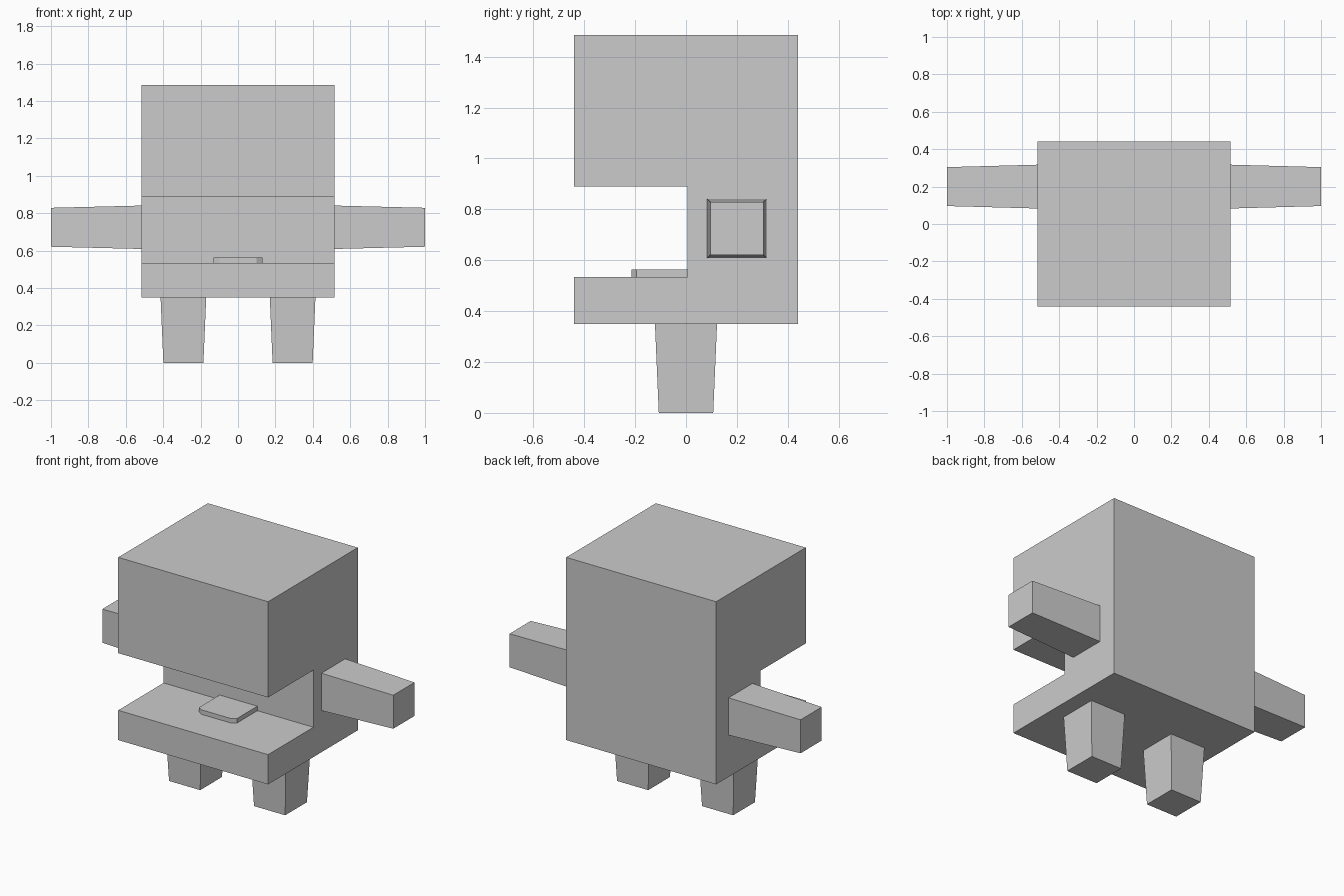
import bpy, bmesh

if "Cube" in bpy.data.objects:
    bpy.data.objects.remove(bpy.data.objects["Cube"])

grey = bpy.data.materials.new("plain grey")
grey.diffuse_color = (0.6, 0.6, 0.6, 1)
grey.use_nodes = True
grey.node_tree.nodes["Principled BSDF"].inputs["Base Color"].default_value = grey.diffuse_color


def loft(name, first, last):
    """Solid between two matching outlines of 3D points."""
    bm = bmesh.new()
    a = [bm.verts.new(p) for p in first]
    b = [bm.verts.new(p) for p in last]
    bm.faces.new(a)
    bm.faces.new(b)
    n = len(a)
    for i in range(n):
        j = (i + 1) % n
        bm.faces.new((a[i], a[j], b[j], b[i]))
    bmesh.ops.recalc_face_normals(bm, faces=bm.faces)
    mesh = bpy.data.meshes.new(name)
    bm.to_mesh(mesh)
    bm.free()
    mesh.materials.append(grey)
    obj = bpy.data.objects.new(name, mesh)
    bpy.context.collection.objects.link(obj)
    return obj


def square(cu, cv, hu, hv):
    return [(cu - hu, cv - hv), (cu + hu, cv - hv), (cu + hu, cv + hv), (cu - hu, cv + hv)]


# Body: a C-shaped side profile with an open mouth, extruded across x
profile = [(-0.44, 0.35), (0.44, 0.35), (0.44, 1.485), (-0.44, 1.485),
           (-0.44, 0.89), (0.005, 0.89), (0.005, 0.535), (-0.44, 0.535)]
loft("body", [(-0.515, y, z) for y, z in profile], [(0.515, y, z) for y, z in profile])

# Tongue: thin plate with clipped front corners
tongue = [(-0.13, 0.005), (-0.13, -0.13), (-0.10, -0.195), (0, -0.215),
          (0.10, -0.195), (0.13, -0.13), (0.13, 0.005)]
tongue = [(-0.13, 0.005), (-0.13, -0.195), (-0.10, -0.215),
          (0.10, -0.215), (0.13, -0.195), (0.13, 0.005)]
loft("tongue", [(x, y, 0.535) for x, y in tongue], [(x, y, 0.563) for x, y in tongue])

# Tapered arms and legs on both sides
for side, label in ((-1, "left"), (1, "right")):
    loft(label + "_arm",
         [(side * 0.515, y, z) for y, z in square(0.20, 0.725, 0.117, 0.116)],
         [(side * 1.0, y, z) for y, z in square(0.20, 0.725, 0.104, 0.104)])
    loft(label + "_leg",
         [(x, y, 0.35) for x, y in square(side * 0.292, 0, 0.122, 0.122)],
         [(x, y, 0.0) for x, y in square(side * 0.292, 0, 0.107, 0.107)])
